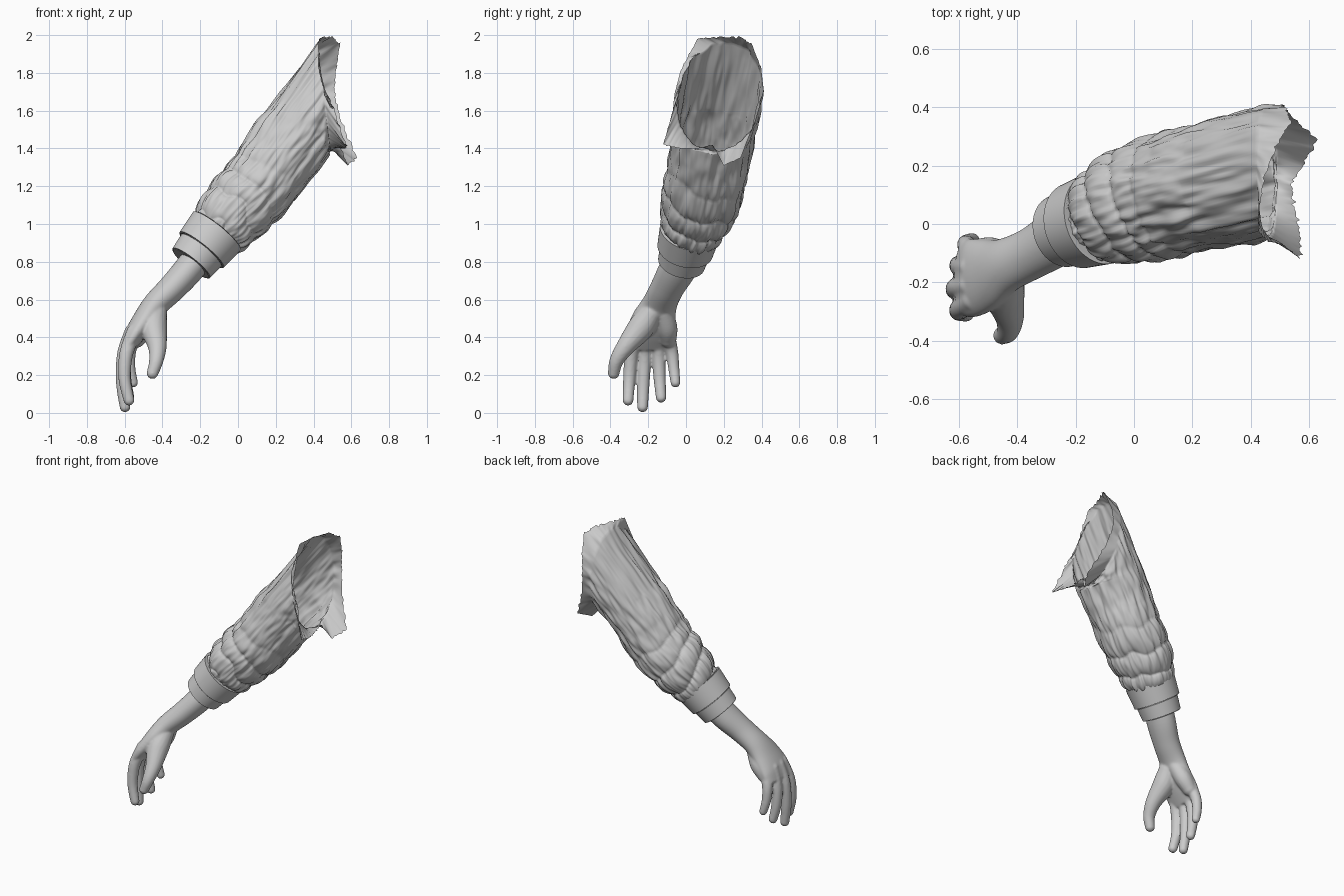
import bpy, bmesh, math
from mathutils import Vector, noise

cube = bpy.data.objects.get("Cube")
if cube:
    bpy.data.objects.remove(cube)

grey = bpy.data.materials.new("plain grey")
grey.use_nodes = True
COLOR = (0.6, 0.6, 0.6, 1)
grey.diffuse_color = COLOR
grey.node_tree.nodes["Principled BSDF"].inputs["Base Color"].default_value = COLOR


def spline(points, steps):
    """Smooth path through tuples of any length."""
    out = []
    last = len(points) - 1
    for i in range(last):
        a, b, c, d = (points[max(0, min(last, i + k))] for k in (-1, 0, 1, 2))
        for j in range(steps):
            t = j / steps
            out.append([q + t / 2 * (r - p + t * (2 * p - 5 * q + 4 * r - s + t * (3 * (q - r) + s - p)))
                        for p, q, r, s in zip(a, b, c, d)])
    return out + [list(points[-1])]


def rings(stations, sides):
    """Elliptical rings from stations of centre, thickness radius, width radius."""
    out = []
    for i, (x, y, z, ru, rv) in enumerate(stations):
        lo, hi = stations[max(0, i - 1)], stations[min(len(stations) - 1, i + 1)]
        axis = (Vector(hi[:3]) - Vector(lo[:3])).normalized()
        side = Vector((0, 1, 0))
        side = (side - axis * side.dot(axis)).normalized()
        up = axis.cross(side)
        angles = [math.tau * k / sides for k in range(sides)]
        out.append([Vector((x, y, z)) + up * ru * math.cos(a) + side * rv * math.sin(a) for a in angles])
    return out


def add_loft(bm, loops, capped=False):
    rows = [[bm.verts.new(p) for p in loop] for loop in loops]
    n = len(rows[0])
    for low, high in zip(rows, rows[1:]):
        for k in range(n):
            bm.faces.new((low[k], low[(k + 1) % n], high[(k + 1) % n], high[k]))
    if capped:
        bm.faces.new(rows[0])
        bm.faces.new(rows[-1])


def finish(bm, name):
    bmesh.ops.recalc_face_normals(bm, faces=bm.faces[:])
    mesh = bpy.data.meshes.new(name)
    bm.to_mesh(mesh)
    bm.free()
    mesh.materials.append(grey)
    mesh.shade_smooth()
    obj = bpy.data.objects.new(name, mesh)
    bpy.context.collection.objects.link(obj)
    return obj


# Forearm, palm and fingers fused into one skin
arm = bmesh.new()
forearm = [(-.16, .02, .89, .08, .1), (-.26, -.045, .76, .08, .1), (-.35, -.1, .66, .074, .09),
           (-.435, -.14, .575, .068, .094), (-.495, -.17, .49, .064, .12),
           (-.55, -.185, .41, .054, .135), (-.587, -.185, .345, .036, .13)]
add_loft(arm, rings(spline(forearm, 6), 32), True)
digits = {
    "index": [(-.55, -.26, .43, .04), (-.592, -.288, .31, .037), (-.6, -.3, .18, .033), (-.577, -.307, .067, .029)],
    "middle": [(-.56, -.21, .43, .041), (-.604, -.218, .31, .037), (-.612, -.226, .16, .034), (-.598, -.23, .032, .029)],
    "ring": [(-.56, -.15, .43, .04), (-.595, -.145, .31, .036), (-.598, -.14, .19, .033), (-.576, -.132, .082, .028)],
    "little": [(-.54, -.1, .43, .038), (-.572, -.076, .33, .034), (-.573, -.065, .24, .03), (-.555, -.056, .16, .026)],
    "thumb": [(-.435, -.185, .53, .06), (-.445, -.24, .45, .07), (-.427, -.32, .35, .05),
              (-.433, -.368, .275, .038), (-.453, -.383, .21, .031)],
    "palm heel": [(-.445, -.12, .53, .052), (-.49, -.1, .45, .055), (-.535, -.095, .39, .045)],
}
for path in digits.values():
    smooth = spline(path, 6)
    add_loft(arm, rings([(x, y, z, r, r) for x, y, z, r in smooth], 16), True)
    for x, y, z, r in (smooth[0], smooth[-1]):
        ball = bmesh.ops.create_icosphere(arm, subdivisions=3, radius=r)
        bmesh.ops.translate(arm, verts=ball["verts"], vec=(x, y, z))
hand = finish(arm, "forearm_and_hand")
remesh = hand.modifiers.new("fuse", 'REMESH')
remesh.mode = 'VOXEL'
remesh.voxel_size = .007
remesh.use_smooth_shade = True
soften = hand.modifiers.new("soften", 'SMOOTH')
soften.factor = .5
soften.iterations = 6

# Cuff: narrow inner band stepping out to a wide band
cuff = bmesh.new()
low, mid, top = Vector((-.25, -.025, .79)), Vector((-.195, -.005, .86)), Vector((-.11, .022, .965))


def band(start, end, r0, r1):
    """Band whose rims turn inward at both ends."""
    centres = [start.lerp(end, t) for t in (.1, 0, .03, .97, 1, .9)]
    radii = (r0 - .025, r0 - .006, r0, r1, r1 - .006, r1 - .03)
    add_loft(cuff, rings([(*c, r, r) for c, r in zip(centres, radii)], 64))


band(low, mid.lerp(top, .2), .126, .138)
band(mid, top, .15, .162)
cuff_obj = finish(cuff, "cuff")
bpy.context.view_layer.objects.active = cuff_obj
cuff_obj.select_set(True)
bpy.ops.object.shade_smooth_by_angle(angle=math.radians(40))

# Sleeve: gathered puffs above the cuff, long folds, torn shoulder edge
SIDES = 160
body = [(-.13, .015, .94, .14, .14), (-.085, .035, .99, .168, .172), (.01, .07, 1.095, .19, .203),
        (.12, .1, 1.215, .198, .212), (.235, .128, 1.375, .2, .214), (.32, .148, 1.49, .2, .22)]
torn = [(.45, .17, 1.99), (.5, .29, 1.99), (.54, .35, 1.95), (.52, .4, 1.82), (.51, .41, 1.7), (.54, .37, 1.56),
        (.63, .29, 1.35), (.58, .2, 1.31), (.54, .14, 1.42), (.55, .06, 1.4), (.57, -.03, 1.4),
        (.57, -.12, 1.42), (.51, -.07, 1.6), (.46, -.06, 1.69), (.43, -.03, 1.81), (.43, .06, 1.98)]
loops = rings(spline(body, 18), SIDES)
base = loops[-1]
step = SIDES // len(torn)
edge = [Vector(torn[k // step]).lerp(Vector(torn[(k // step + 1) % len(torn)]), k % step / step)
        for k in range(SIDES)]
axis = (Vector(body[-1][:3]) - Vector(body[-2][:3])).normalized()
# the tube runs straight to a slanting hinge line, then flares to the torn edge
hinge = [p + axis * max(.02, (.455 - .035 * math.cos(math.tau * k / SIDES) - p.x) / axis.x)
         for k, p in enumerate(base)]
for k, p in enumerate(edge):
    p += (p - base[k]).normalized() * .02 * noise.noise(Vector((k * .7, 0, 5)))
    p.z = min(p.z, 2)
TUBE, FLAP = 30, 10
for start, end, count in ((base, hinge, TUBE), (hinge, edge, FLAP)):
    for j in range(1, count + 1):
        loops.append([p.lerp(q, j / count) for p, q in zip(start, end)])


def fold_height(s, a):
    """Cloth relief at distance s above the cuff, angle a around."""
    ring = Vector((math.cos(a), math.sin(a), 0))
    gather = max(0, min(1, (.55 - s) / .3))
    wander = noise.noise(ring * 1.5 + Vector((0, 0, s * 3)))
    puff = abs(math.sin(math.pi * (s / .14 + .4 * wander + .25 * math.sin(a)))) ** .6 - .7
    pleat = math.sin(18 * a + 5 * wander + 6 * s)
    long_fold = noise.noise(ring * 5 + Vector((0, 0, s * 4)))
    fine = noise.noise(ring * 10 + Vector((0, 0, s * 10)))
    return gather * (.02 * puff + .002 * pleat) + (1 - .7 * gather) * .02 * long_fold + .01 * fine


s = 0
previous = None
for row, loop in enumerate(loops):
    centre = sum(loop, Vector()) / SIDES
    s += (centre - previous).length if previous else 0
    previous = centre
    fade = min(1, row / 8, (len(loops) - 1 - row) / 14)
    for k, p in enumerate(loop):
        p += (p - centre).normalized() * fade * fold_height(s, math.tau * k / SIDES)
sleeve = bmesh.new()
add_loft(sleeve, loops)
finish(sleeve, "sleeve")
